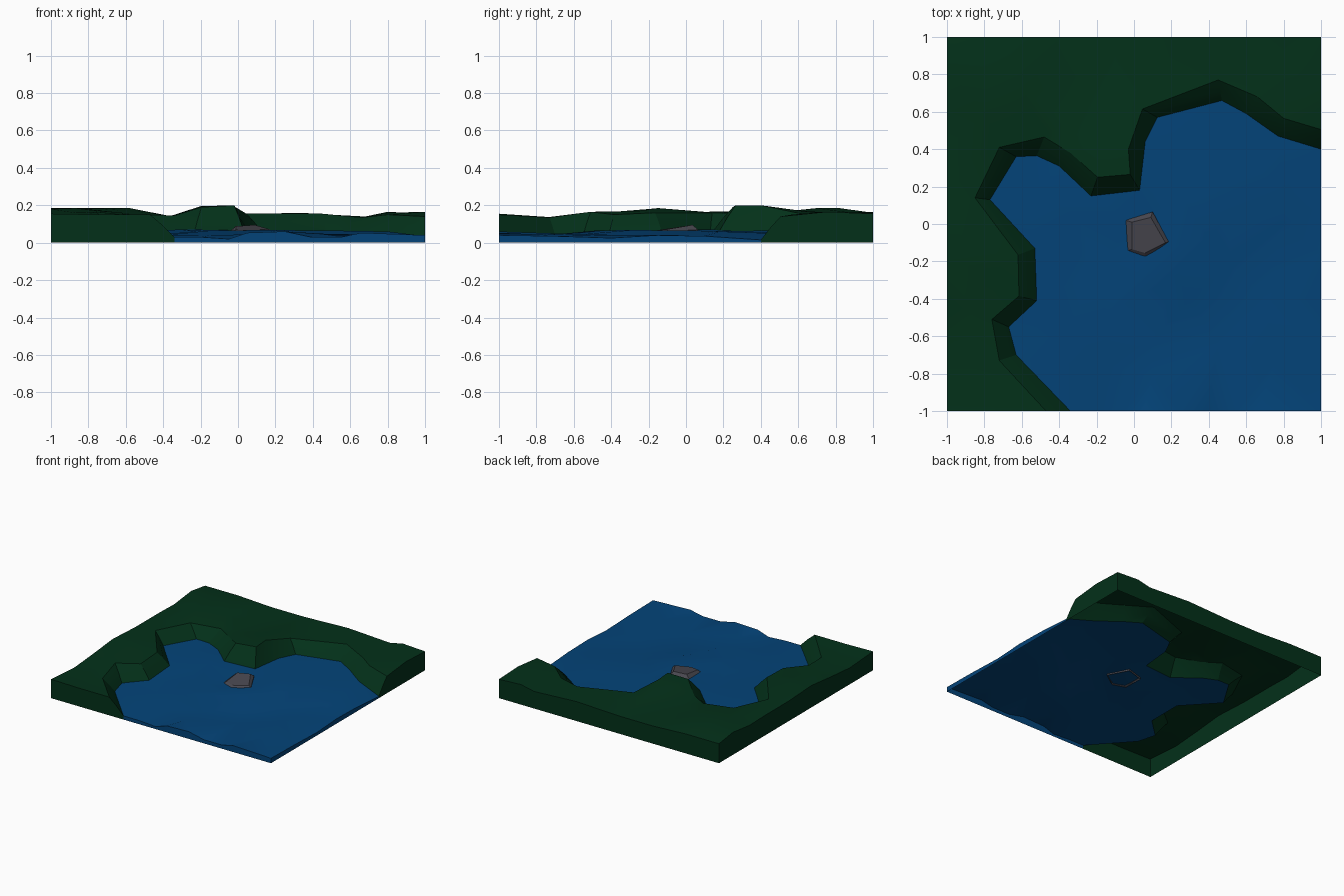
import bpy, bmesh, math
from mathutils import Vector
from mathutils.geometry import delaunay_2d_cdt

if "Cube" in bpy.data.objects:
    bpy.data.objects.remove(bpy.data.objects["Cube"])


def material(name, rgb):
    m = bpy.data.materials.new(name)
    m.diffuse_color = (*rgb, 1)
    m.use_nodes = True
    m.node_tree.nodes["Principled BSDF"].inputs["Base Color"].default_value = m.diffuse_color
    return m


def triangulated(bm, outline, inner):
    """Fill a closed outline with facets through the given inner points."""
    pts = [Vector(p) for p in outline + inner]
    n = len(outline)
    edges = [(i, (i + 1) % n) for i in range(n)]
    co, _, faces, orig, _, _ = delaunay_2d_cdt(
        [p.xy for p in pts], edges, [], 1, 1e-5)
    verts = [bm.verts.new((c.x, c.y, pts[o[0]].z if o else 0.15))
             for c, o in zip(co, orig)]
    for f in faces:
        bm.faces.new([verts[i] for i in f])


def strip(bm, a, b, closed=False):
    """Join two rows of points with quads."""
    va, vb = [bm.verts.new(p) for p in a], [bm.verts.new(p) for p in b]
    for i in range(len(a) if closed else len(a) - 1):
        j = (i + 1) % len(a)
        bm.faces.new((va[i], va[j], vb[j], vb[i]))


def skirt(bm, row):
    strip(bm, row, [(x, y, 0) for x, y, z in row])


def finish(bm, name, mat, smooth_angle=0):
    bmesh.ops.remove_doubles(bm, verts=bm.verts, dist=1e-4)
    bmesh.ops.recalc_face_normals(bm, faces=bm.faces)
    # open shells: make sure the outside faces up
    if sum(f.normal.z * f.calc_area() for f in bm.faces) < 0:
        bmesh.ops.reverse_faces(bm, faces=bm.faces)
    me = bpy.data.meshes.new(name)
    bm.to_mesh(me)
    bm.free()
    ob = bpy.data.objects.new(name, me)
    bpy.context.collection.objects.link(ob)
    me.materials.append(mat)
    if smooth_angle:
        bpy.ops.object.select_all(action='DESELECT')
        bpy.context.view_layer.objects.active = ob
        ob.select_set(True)
        bpy.ops.object.shade_smooth_by_angle(angle=math.radians(smooth_angle))


# top of the bank, and the matching waterline
bank_top = [(-.47, -1, .15), (-.72, -.73, .135), (-.76, -.51, .165), (-.615, -.385, .15),
            (-.62, -.165, .16), (-.85, .14, .16), (-.72, .41, .155), (-.48, .465, .15),
            (-.34, .38, .145), (-.195, .25, .19), (-.02, .265, .2), (-.03, .4, .2),
            (.045, .615, .155), (.45, .77, .155), (.66, .68, .135), (.8, .565, .15),
            (1, .505, .14)]
waterline = [(-.34, -1, .03), (-.63, -.7, .04), (-.67, -.55, .04), (-.52, -.41, .05),
             (-.53, -.13, .06), (-.77, .13, .06), (-.63, .36, .065), (-.52, .365, .06),
             (-.4, .31, .06), (-.23, .15, .07), (.03, .18, .065), (.06, .44, .06),
             (.125, .57, .06), (.47, .66, .06), (.6, .59, .055), (.77, .47, .05),
             (1, .4, .015)]

# land: rolling top, sloping bank, outer walls
land_rim = [(1, .75, .165), (1, 1, .155), (.8, 1, .165), (.68, 1, .14), (.3, 1, .16),
            (-.1, 1, .145), (-.4, 1, .145), (-.7, 1, .16), (-1, 1, .16), (-1, .82, .185),
            (-1, .6, .16), (-1, .4, .165), (-1, .1, .165), (-1, -.2, .18),
            (-1, -.45, .155), (-1, -.7, .135), (-1, -1, .155), (-.75, -1, .15)]
land_inner = [(.8, .82, .16), (.45, .88, .15), (.1, .8, .15), (-.1, .62, .17),
              (-.2, .42, .195), (-.35, .75, .14), (-.37, .55, .14), (-.58, .7, .185),
              (-.8, .6, .17), (-.78, .82, .185), (-.87, .35, .17), (-.87, -.15, .185),
              (-.75, -.25, .17), (-.87, -.45, .16), (-.85, -.75, .135)]
bm = bmesh.new()
triangulated(bm, bank_top + land_rim, land_inner)
middle = [Vector(a).lerp(Vector(b), .5) + Vector((0, 0, .005))
          for a, b in zip(bank_top, waterline)]
strip(bm, bank_top, middle)
strip(bm, middle, waterline)
skirt(bm, bank_top[-1:] + land_rim + bank_top[:1])
for i in (0, -1):  # wall ends below the bank slope
    skirt(bm, [bank_top[i], middle[i], waterline[i]])
finish(bm, "land", material("grass_green", (.001, .030, .010)), 25)

# water: soft waves with a thin edge where it meets the tile border
water_rim = [(1, .1, .035), (1, -.15, .04), (1, -.4, .025), (1, -.7, .035), (1, -1, .04),
             (.66, -1, .053), (.55, -1, .03), (.39, -1, .03), (.25, -1, .06),
             (.05, -1, .053), (-.05, -1, .02), (-.2, -1, .03)]
waves = [(-.45, -.75, .04), (-.35, -.55, .045), (-.15, -.75, .04), (-.15, -.48, .065),
         (.1, -.62, .04), (.22, -.28, .068), (.3, -.4, .028), (.52, -.22, .03),
         (.4, -.08, .065), (.5, .05, .065), (.8, .18, .06), (.8, 0, .04),
         (.7, -.4, .042), (.45, -.65, .048), (.75, -.75, .042), (.1, -.82, .045),
         (-.35, -.1, .055), (-.55, .15, .065), (-.3, .05, .07), (-.2, -.25, .055),
         (0, 0, .06), (.1, -.15, .055), (.25, .15, .06), (.3, .42, .065),
         (.6, .35, .055), (.5, .5, .06)]
bm = bmesh.new()
triangulated(bm, waterline + water_rim, waves)
skirt(bm, waterline[-1:] + water_rim + waterline[:1])
finish(bm, "water", material("water_blue", (.001, .057, .19)), 30)

# rock: five-sided bevelled stone sunk into the water
foot = [(-.045, .02, .06), (.1, .065, .07), (.185, -.095, .06), (.065, -.18, .05),
        (-.04, -.145, .05)]
cap = [(-.012, .01, .088), (.09, .035, .095), (.168, -.1, .072), (.058, -.155, .066),
       (-.012, -.135, .07)]
bm = bmesh.new()
strip(bm, [(x, y, .045) for x, y, z in foot], foot, True)
strip(bm, foot, cap, True)
bm.faces.new([bm.verts.new(p) for p in cap])
finish(bm, "rock", material("stone_grey", (.066, .064, .08)))
